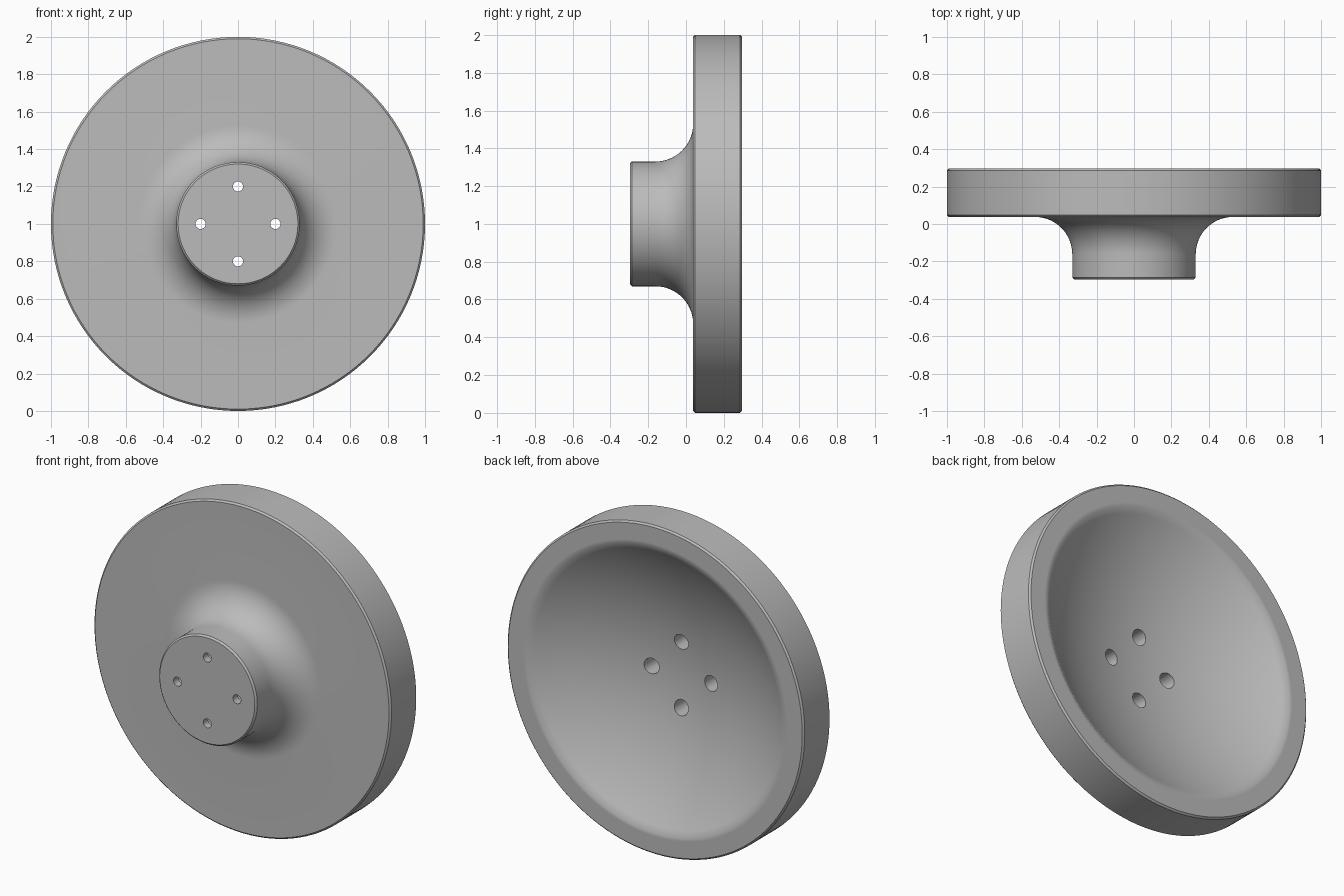
import bpy, bmesh
from math import sin, cos, pi, sqrt, radians

cube = bpy.data.objects.get("Cube")
if cube:
    bpy.data.objects.remove(cube, do_unlink=True)

grey = bpy.data.materials.new("plain grey")
grey.use_nodes = True
grey.diffuse_color = (0.5, 0.5, 0.5, 1)
grey.node_tree.nodes["Principled BSDF"].inputs["Base Color"].default_value = (0.5, 0.5, 0.5, 1)


def lathe(name, profile, sides, x=0, z=1):
    """Revolve (radius, y) points about an axis along y; radius 0 makes a pole."""
    bm = bmesh.new()
    rings = []
    for r, y in profile:
        if r == 0:
            rings.append([bm.verts.new((x, y, z))] * sides)
        else:
            rings.append([bm.verts.new((x + r * cos(2 * pi * i / sides), y,
                                        z + r * sin(2 * pi * i / sides)))
                          for i in range(sides)])
    for a, b in zip(rings, rings[1:]):
        for i in range(sides):
            j = (i + 1) % sides
            bm.faces.new(list(dict.fromkeys((a[i], a[j], b[j], b[i]))))
    bmesh.ops.recalc_face_normals(bm, faces=bm.faces)
    mesh = bpy.data.meshes.new(name)
    bm.to_mesh(mesh)
    bm.free()
    obj = bpy.data.objects.new(name, mesh)
    bpy.context.collection.objects.link(obj)
    mesh.materials.append(grey)
    return obj


FRONT, BACK, STEP = -0.296, 0.296, 0.038
HUB, FLARE, BEVEL = 0.33, 0.2, 0.01
BOWL, DEPTH = 0.87, 0.265

# Hub with bevelled front, flaring into the disc
profile = [(0, FRONT), (HUB - BEVEL, FRONT), (HUB, FRONT + BEVEL)]
for i in range(17):
    a = pi / 2 * i / 16
    profile.append((HUB + FLARE * (1 - cos(a)), STEP - FLARE * (1 - sin(a))))

# Disc rim with bevelled edges
profile += [(1 - BEVEL, STEP), (1, STEP + BEVEL), (1, BACK - BEVEL),
            (1 - BEVEL, BACK), (BOWL + 0.02, BACK)]

# Shallow spherical bowl in the back
ball = (BOWL ** 2 + DEPTH ** 2) / (2 * DEPTH)
for i in range(25):
    r = BOWL * (1 - i / 24)
    profile.append((r, BACK - DEPTH + ball - sqrt(ball ** 2 - r ** 2)))

dish = lathe("flanged_dish", profile, 128)

# Four stepped bolt holes, wider on the bowl side
for i in range(4):
    a = i * pi / 2
    hole = lathe("bolt_hole_cutter",
                 [(0, -0.4), (0.027, -0.4), (0.027, -0.25), (0.047, -0.25),
                  (0.047, 0.2), (0, 0.2)], 32, 0.2 * cos(a), 1 + 0.2 * sin(a))
    hole.hide_render = True
    cut = dish.modifiers.new("bolt hole", 'BOOLEAN')
    cut.operation = 'DIFFERENCE'
    cut.solver = 'EXACT'
    cut.object = hole
    bpy.ops.object.select_all(action='DESELECT')
    dish.select_set(True)
    bpy.context.view_layer.objects.active = dish
    bpy.ops.object.modifier_apply(modifier=cut.name)
    bpy.data.objects.remove(hole, do_unlink=True)

bpy.ops.object.shade_smooth_by_angle(angle=radians(40))
